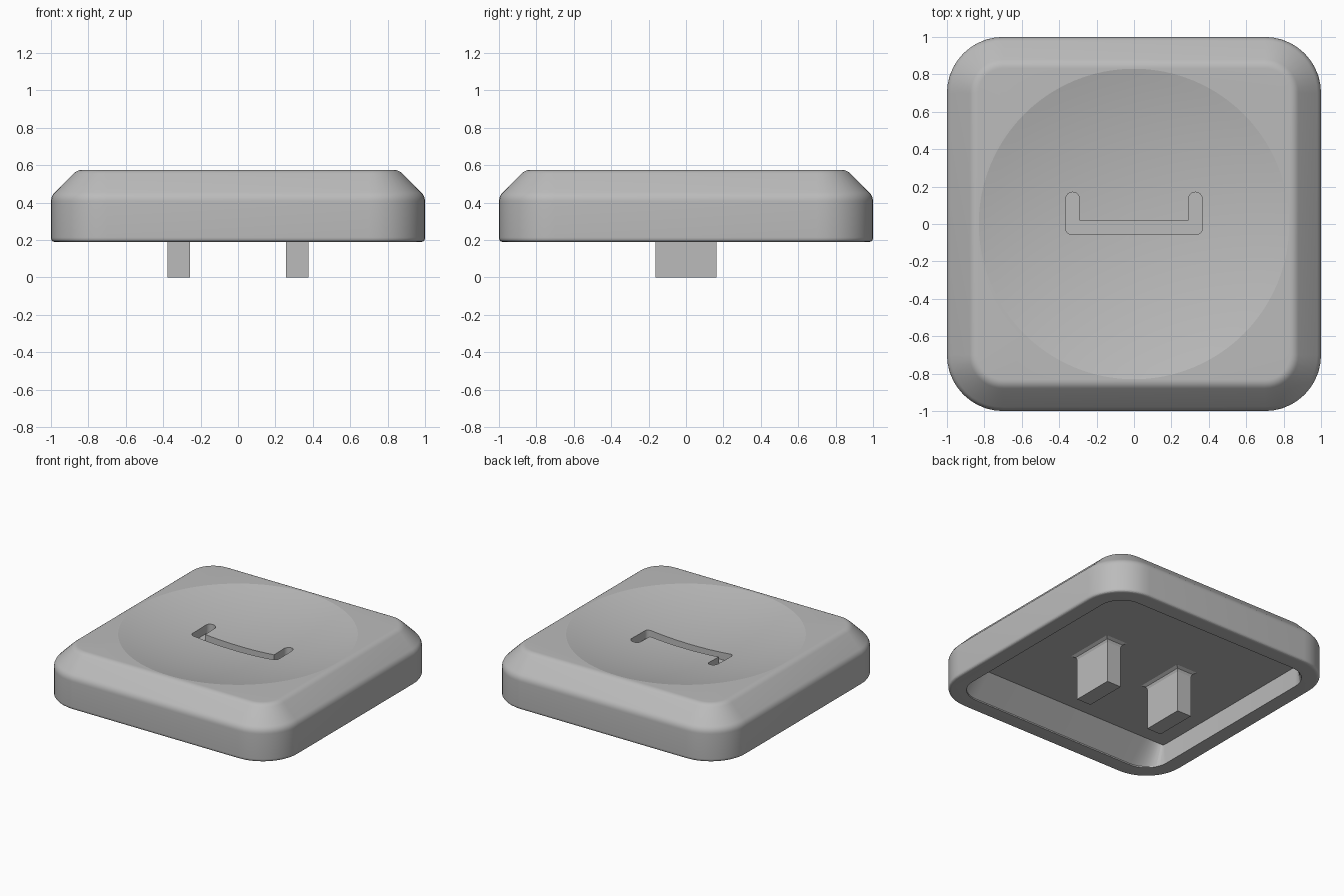
import bpy
import bmesh
import math

if "Cube" in bpy.data.objects:
    bpy.data.objects.remove(bpy.data.objects["Cube"], do_unlink=True)

grey = bpy.data.materials.new("matte_grey")
grey.use_nodes = True
grey.diffuse_color = (0.5, 0.5, 0.5, 1)
grey.node_tree.nodes["Principled BSDF"].inputs["Base Color"].default_value = (0.5, 0.5, 0.5, 1)


def arc(cx, cy, r, start, end, steps):
    angles = [math.radians(start + (end - start) * i / steps) for i in range(steps + 1)]
    return [(cx + r * math.cos(a), cy + r * math.sin(a)) for a in angles]


def rounded_rect(hx, hy, r, steps=10):
    points = []
    for k, (sx, sy) in enumerate([(1, 1), (-1, 1), (-1, -1), (1, -1)]):
        points += arc(sx * (hx - r), sy * (hy - r), r, 90 * k, 90 * k + 90, steps)
    return points


def bend(a, b, c, steps):
    """Rounded profile corner from a to c around b."""
    out = []
    for i in range(steps + 1):
        t = i / steps
        out.append(tuple((1 - t) ** 2 * p + 2 * t * (1 - t) * q + t * t * s
                         for p, q, s in zip(a, b, c)))
    return out


def loft(name, rings):
    """Closed solid through (outline, height) rings, listed bottom to top."""
    bm = bmesh.new()
    loops = [[bm.verts.new((x, y, z)) for x, y in outline] for outline, z in rings]
    for low, high in zip(loops, loops[1:]):
        n = len(low)
        for i in range(n):
            j = (i + 1) % n
            bm.faces.new((low[i], low[j], high[j], high[i]))
    bm.faces.new(loops[0][::-1])
    bm.faces.new(loops[-1])
    bmesh.ops.recalc_face_normals(bm, faces=bm.faces)
    mesh = bpy.data.meshes.new(name)
    bm.to_mesh(mesh)
    bm.free()
    mesh.materials.append(grey)
    obj = bpy.data.objects.new(name, mesh)
    bpy.context.collection.objects.link(obj)
    return obj


def select(obj):
    bpy.ops.object.select_all(action="DESELECT")
    obj.select_set(True)
    bpy.context.view_layer.objects.active = obj


def carve(obj, cutter):
    cutter.hide_render = True
    mod = obj.modifiers.new("carve", "BOOLEAN")
    mod.operation = "DIFFERENCE"
    mod.solver = "EXACT"
    mod.object = cutter
    select(obj)
    bpy.ops.object.modifier_apply(modifier=mod.name)
    bpy.data.objects.remove(cutter, do_unlink=True)


# Cap body: rounded square with softened foot, vertical side and wide chamfer
profile = (bend((0.025, 0.19), (0, 0.19), (0, 0.215), 8)
           + bend((0, 0.405), (0, 0.435), (0.021, 0.456), 6)
           + bend((0.12, 0.555), (0.14, 0.575), (0.168, 0.575), 6))
cap = loft("cap", [(rounded_rect(1 - d, 1 - d, 0.3 - d), z) for d, z in profile])

# Hollow underside: straight side walls, front and back walls leaning inward
CEILING = 0.345
mouth = rounded_rect(0.875, 0.875, 0.18)
roof = [(x, max(-0.725, min(0.725, y))) for x, y in mouth]
carve(cap, loft("hollow_cutter", [(mouth, 0.1), (mouth, 0.2), (roof, CEILING)]))

# Shallow spherical dish on the top
RIM, DEPTH = 0.83, 0.1
radius = (RIM ** 2 + DEPTH ** 2) / (2 * DEPTH)
dish = []
for i in range(1, 16):
    r = RIM * i / 14
    height = 0.575 - DEPTH + radius - math.sqrt(radius ** 2 - r ** 2)
    dish.append((arc(0, 0, r, 0, 356.25, 95), height))
dish.append((dish[-1][0], 0.8))
carve(cap, loft("dish_cutter", dish))

# U-shaped groove: one half outline, mirrored
half = (arc(0.335, -0.025, 0.03, -90, 0, 6)
        + arc(0.328, 0.133, 0.037, 0, 180, 16)
        + [(0.291, 0.02)])
groove = half + [(-x, y) for x, y in reversed(half)]
carve(cap, loft("groove_cutter", [(groove, 0.43), (groove, 0.7)]))

# Two mounting posts flaring slightly into the ceiling
parts = [cap]
for side, name in ((1, "left_post"), (-1, "right_post")):
    rings = []
    for grow, z in ((0, 0), (0, 0.315), (0.008, 0.333), (0.03, CEILING), (0.03, 0.36)):
        hx, hy = 0.06 + grow, 0.163 + grow
        outline = [(side * 0.317 + sx * hx, sy * hy)
                   for sx, sy in ((1, 1), (-1, 1), (-1, -1), (1, -1))]
        rings.append((outline, z))
    parts.append(loft(name, rings))

for part in parts:
    select(part)
    bpy.ops.object.shade_smooth_by_angle(angle=math.radians(12))
